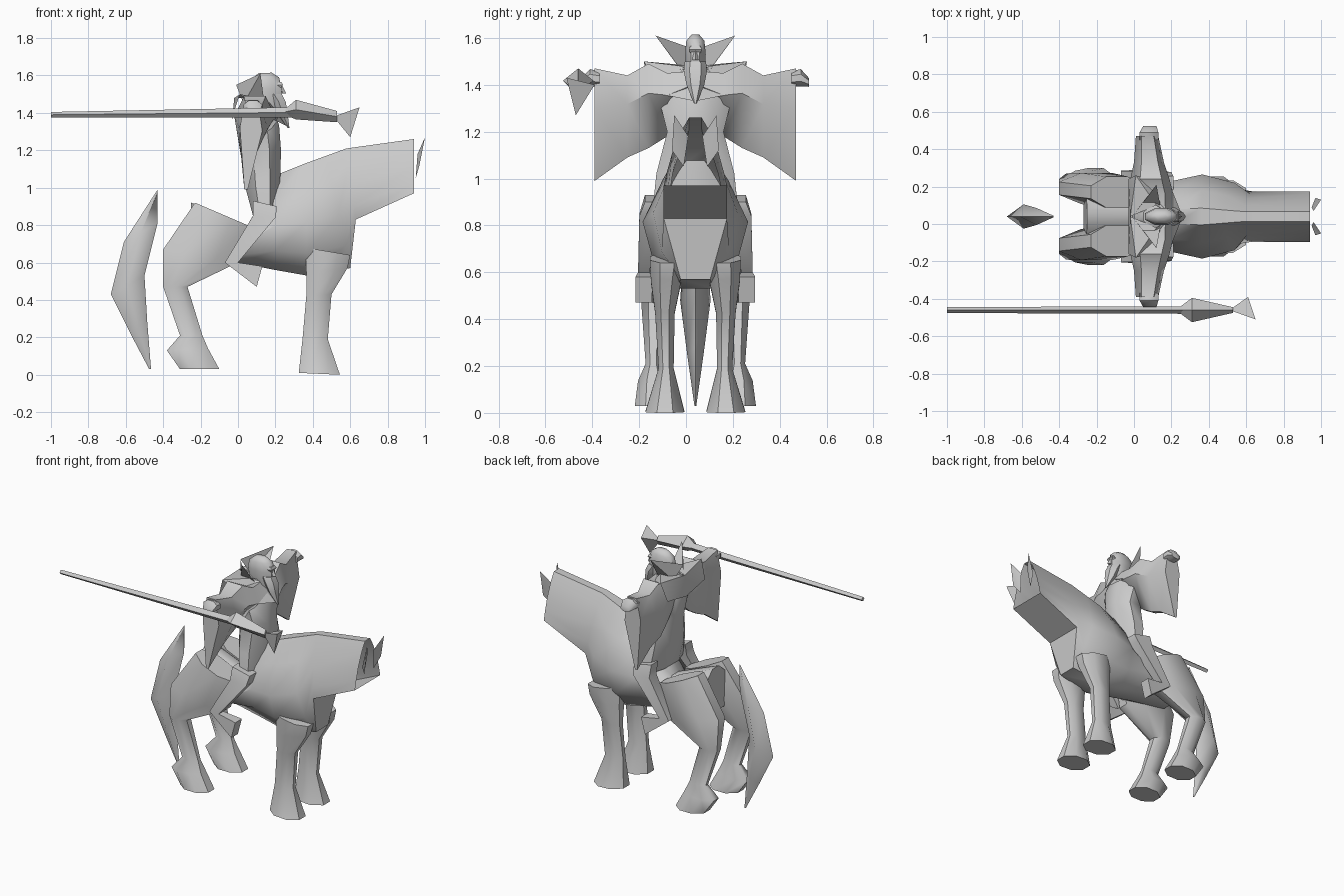
import bpy, bmesh, math
from mathutils import Vector

cube = bpy.data.objects.get("Cube")
if cube:
    bpy.data.objects.remove(cube)

CENTRE_Y = 0.04  # symmetry plane of mount and rider

grey = bpy.data.materials.new("plain_grey")
grey.use_nodes = True
colour = (0.6, 0.6, 0.6, 1)
grey.diffuse_color = colour
grey.node_tree.nodes["Principled BSDF"].inputs["Base Color"].default_value = colour


def finish(name, bm, mirror, angle):
    bmesh.ops.recalc_face_normals(bm, faces=bm.faces)
    mesh = bpy.data.meshes.new(name)
    bm.to_mesh(mesh)
    bm.free()
    mesh.materials.append(grey)
    obj = bpy.data.objects.new(name, mesh)
    bpy.context.collection.objects.link(obj)
    obj.location.y = CENTRE_Y
    if mirror:
        mod = obj.modifiers.new("Mirror", "MIRROR")
        mod.use_axis = (False, True, False)
    bpy.ops.object.select_all(action="DESELECT")
    obj.select_set(True)
    bpy.context.view_layer.objects.active = obj
    bpy.ops.object.shade_smooth_by_angle(angle=math.radians(angle))
    return obj


def ngon(n):
    return [(math.cos(math.tau * (i + .5) / n) / math.cos(math.pi / n),
             math.sin(math.tau * (i + .5) / n)) for i in range(n)]


def symmetric(half):
    return half + [(u, -v) for u, v in reversed(half)]


ROUND = ngon(8)
SQUARE = ngon(4)
DIAMOND = [(-1, 0), (0, 1), (1, 0), (0, -1)]
BARREL = symmetric([(-1, .2), (-.55, .62), (.05, 1), (.6, .8), (1, .35)])
NECK = symmetric([(-1, .2), (-.6, .45), (0, .72), (.6, .9), (1, 1)])
SLEEVE = [(-.6, -1), (-.3, -1), (1, .3), (.6, 1), (-.5, 1), (-1, .4)]


def lean(x1, z1, x2, z2, y, width, section=None):
    """Ring spanning two side-view points, with a half width across."""
    a, b = Vector((x1, y, z1)), Vector((x2, y, z2))
    return (a + b) / 2, (b - a) / 2, Vector((0, width, 0)), section


def slab(y, x1, x2, z1, z2):
    """Ring lying in a plane of constant y."""
    return (Vector(((x1 + x2) / 2, y, (z1 + z2) / 2)),
            Vector(((x2 - x1) / 2, 0, 0)), Vector((0, 0, (z2 - z1) / 2)), None)


def loft(name, rings, section=ROUND, mirror=False, end_cap=True, angle=50):
    bm = bmesh.new()
    loops = [[bm.verts.new(c + u * p + v * q) for p, q in own or section]
             for c, u, v, own in rings]
    n = len(section)
    for lower, upper in zip(loops, loops[1:]):
        for i in range(n):
            j = (i + 1) % n
            bm.faces.new((lower[i], lower[j], upper[j], upper[i]))
    bm.faces.new(loops[0])
    if end_cap:
        bm.faces.new(loops[-1])
    return finish(name, bm, mirror, angle)


def plates(name, points, faces, mirror=True):
    bm = bmesh.new()
    verts = [bm.verts.new(p) for p in points]
    for face in faces:
        bm.faces.new([verts[i] for i in face])
    return finish(name, bm, mirror, 30)


# Mount: trunk with an open-ended neck
loft("mount_body", [
    lean(-.25, .92, -.27, .64, 0, .17),
    lean(.05, .8, 0, .6, 0, .18),
    lean(.21, 1.07, .2, .56, 0, .19),
    lean(.36, 1.13, .37, .53, 0, .225),
    lean(.47, 1.17, .6, .57, 0, .18),
    lean(.58, 1.21, .63, .83, 0, .135, NECK),
    lean(.94, 1.26, .94, .97, 0, .135, NECK)], BARREL, end_cap=False)

# Mount: legs
loft("front_leg", [
    lean(.36, .68, .6, .64, .12, .08),
    lean(.365, .55, .585, .57, .125, .07),
    lean(.365, .42, .5, .43, .13, .045),
    lean(.345, .19, .48, .19, .125, .035),
    lean(.325, 0.01, .545, 0, .13, .09)], mirror=True)
loft("hind_leg", [
    lean(-.23, .92, .05, .8, .13, .09),
    lean(-.4, .67, 0, .6, .15, .09),
    lean(-.4, .47, -.27, .47, .18, .055),
    lean(-.31, .21, -.19, .21, .18, .035),
    lean(-.38, .13, -.16, .14, .18, .07),
    lean(-.31, .03, -.1, .03, .18, .085)], mirror=True)

# Mount: tail and ears
loft("tail", [
    lean(-.43, .99, -.43, .97, 0, .004),
    lean(-.61, .71, -.43, .81, 0, .045),
    lean(-.68, .43, -.5, .53, 0, .065),
    lean(-.575, .22, -.485, .28, 0, .035),
    lean(-.475, .03, -.465, .03, 0, .004)], DIAMOND, angle=70)
plates("ear", [(.95, .05, 1.05), (.96, .03, 1.18), (1, .09, 1.27), (.97, .1, 1.12)],
       [(0, 1, 2), (0, 2, 3)])

# Rider: torso and legs
loft("torso", [
    lean(.05, 1.48, .18, 1.46, 0, .06),
    lean(-.01, 1.38, .22, 1.33, 0, .17),
    lean(.02, 1.2, .23, 1.2, 0, .13),
    lean(.04, 1, .225, 1.03, 0, .18),
    lean(.08, .85, .21, .84, 0, .2)])
loft("rider_leg", [
    lean(.08, .93, .21, .9, .18, .05),
    lean(.08, .85, .2, .84, .2, .055),
    lean(-.07, .6, 0, .6, .22, .035),
    lean(.1, .47, .13, .58, .22, .05)], SQUARE, mirror=True)

# Rider: wide hanging sleeves and hands
loft("sleeve", [
    slab(0, 0, .21, 1.3, 1.46),
    slab(.12, -.01, .21, 1.18, 1.45),
    slab(.2, -.02, .19, 1.13, 1.49),
    slab(.29, 0, .16, 1.09, 1.44),
    slab(.43, .01, .13, .99, 1.47)], SLEEVE, mirror=True)
loft("hand", [
    slab(.41, .03, .13, 1.39, 1.46),
    slab(.45, .03, .13, 1.39, 1.47),
    slab(.485, .05, .12, 1.39, 1.43)], mirror=True)

# Rider: mantle over the shoulders and pointed collar
plates("mantle", [(-.02, 0, 1.48), (.01, .22, 1.5), (.12, .06, 1.48), (.2, .15, 1.36),
                  (.26, 0, 1.33), (.2, 0, 1.45), (-.03, .2, 1.38), (-.03, 0, 1.34)],
       [(0, 1, 2), (1, 3, 2), (2, 3, 4), (2, 4, 5), (0, 6, 1), (0, 7, 6)])
plates("collar", [(-.01, 0, 1.55), (.12, .17, 1.61), (.03, .05, 1.45), (.14, .06, 1.46)],
       [(0, 1, 2), (2, 1, 3)])

# Rider: head, face and beard
loft("head", [
    lean(.11, 1.612, .18, 1.615, 0, .018),
    lean(.07, 1.58, .22, 1.59, 0, .042),
    lean(.06, 1.53, .235, 1.53, 0, .048),
    lean(.07, 1.47, .23, 1.47, 0, .045),
    lean(.1, 1.42, .21, 1.42, 0, .04)])
loft("brow", [
    lean(.2, 1.565, .232, 1.565, 0, .03),
    lean(.21, 1.55, .24, 1.55, 0, .04),
    lean(.2, 1.535, .23, 1.535, 0, .03)], SQUARE)
loft("nose", [
    lean(.22, 1.55, .235, 1.55, 0, .007),
    lean(.22, 1.505, .258, 1.505, 0, .013)], DIAMOND)
loft("beard", [
    lean(.15, 1.5, .235, 1.5, 0, .045),
    lean(.18, 1.46, .255, 1.46, 0, .05),
    lean(.21, 1.4, .265, 1.4, 0, .038),
    lean(.265, 1.32, .275, 1.32, 0, .006)], ngon(6))

# Weapon: tapered shaft, flared head and skewed point
SHAFT_Y = -.5
loft("lance_shaft", [
    lean(-1, 1.375, -1, 1.405, SHAFT_Y, .016),
    lean(.28, 1.375, .28, 1.43, SHAFT_Y, .02)], DIAMOND, angle=30)
loft("lance_head", [
    lean(.25, 1.39, .25, 1.42, SHAFT_Y, .02),
    lean(.31, 1.365, .31, 1.47, SHAFT_Y, .065),
    lean(.53, 1.35, .53, 1.41, SHAFT_Y, .015)], DIAMOND, angle=30)
plates("lance_point", [(.51, SHAFT_Y, 1.38), (.65, -.55, 1.43), (.61, -.43, 1.4), (.6, -.51, 1.27)],
       [(0, 1, 2), (0, 2, 3), (0, 3, 1), (1, 3, 2)], mirror=False)
